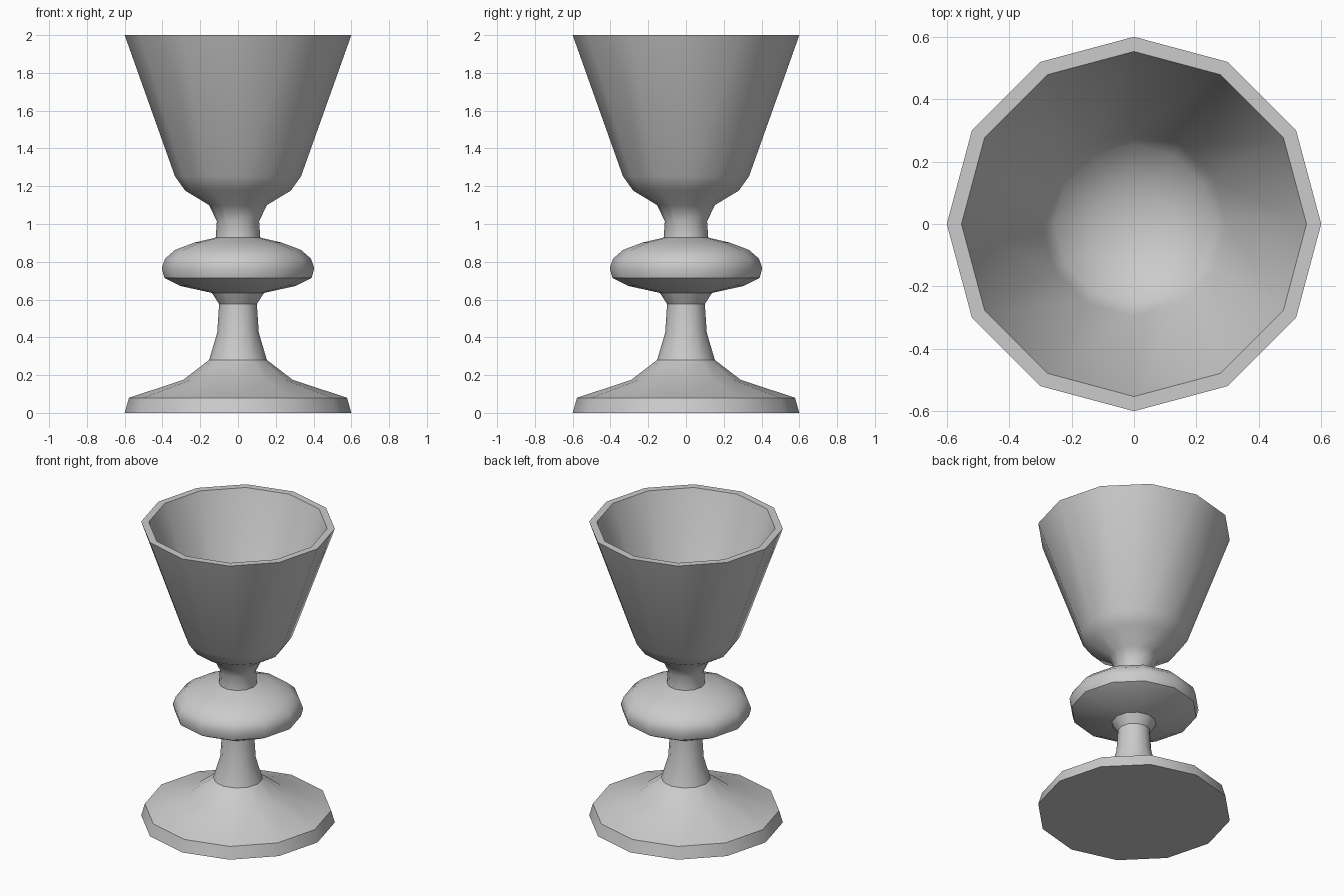
import bpy, bmesh
from math import pi, cos, sin, radians

if "Cube" in bpy.data.objects:
    bpy.data.objects.remove(bpy.data.objects["Cube"])

SIDES = 12


def lathe(name, profile):
    """Revolve (radius, height) points around z; radius 0 closes to a point."""
    bm = bmesh.new()
    rings = []
    for r, z in profile:
        if r == 0:
            rings.append([bm.verts.new((0, 0, z))] * SIDES)
        else:
            rings.append([bm.verts.new((r * cos(2 * pi * i / SIDES),
                                        r * sin(2 * pi * i / SIDES), z))
                          for i in range(SIDES)])
    for low, high in zip(rings, rings[1:]):
        for i in range(SIDES):
            j = (i + 1) % SIDES
            corners = dict.fromkeys((low[i], low[j], high[j], high[i]))
            bm.faces.new(list(corners))
    mesh = bpy.data.meshes.new(name)
    bm.to_mesh(mesh)
    bm.free()
    obj = bpy.data.objects.new(name, mesh)
    bpy.context.collection.objects.link(obj)
    bpy.ops.object.select_all(action='DESELECT')
    obj.select_set(True)
    bpy.context.view_layer.objects.active = obj
    bpy.ops.object.shade_smooth_by_angle(angle=radians(35))
    return obj


# Foot with flat underside, flaring up into the lower stem
lathe("foot_and_stem", [(0, 0), (0.6, 0), (0.577, 0.08), (0.29, 0.175),
                        (0.153, 0.28), (0.11, 0.425), (0.10, 0.577),
                        (0.138, 0.635)])

# Flattened knob in the middle of the stem
lathe("stem_knob", [(0.138, 0.635), (0.305, 0.672), (0.39, 0.715),
                    (0.404, 0.767), (0.386, 0.817), (0.333, 0.863),
                    (0.23, 0.902), (0.118, 0.928)])

# Upper neck and cup: up the outside, over the rim, down the inside
lathe("neck_and_cup", [(0.118, 0.928), (0.112, 1.015), (0.153, 1.10),
                       (0.28, 1.177), (0.334, 1.253), (0.6, 2.0),
                       (0.553, 2.0), (0.295, 1.275), (0.255, 1.215),
                       (0.13, 1.145), (0, 1.13)])
